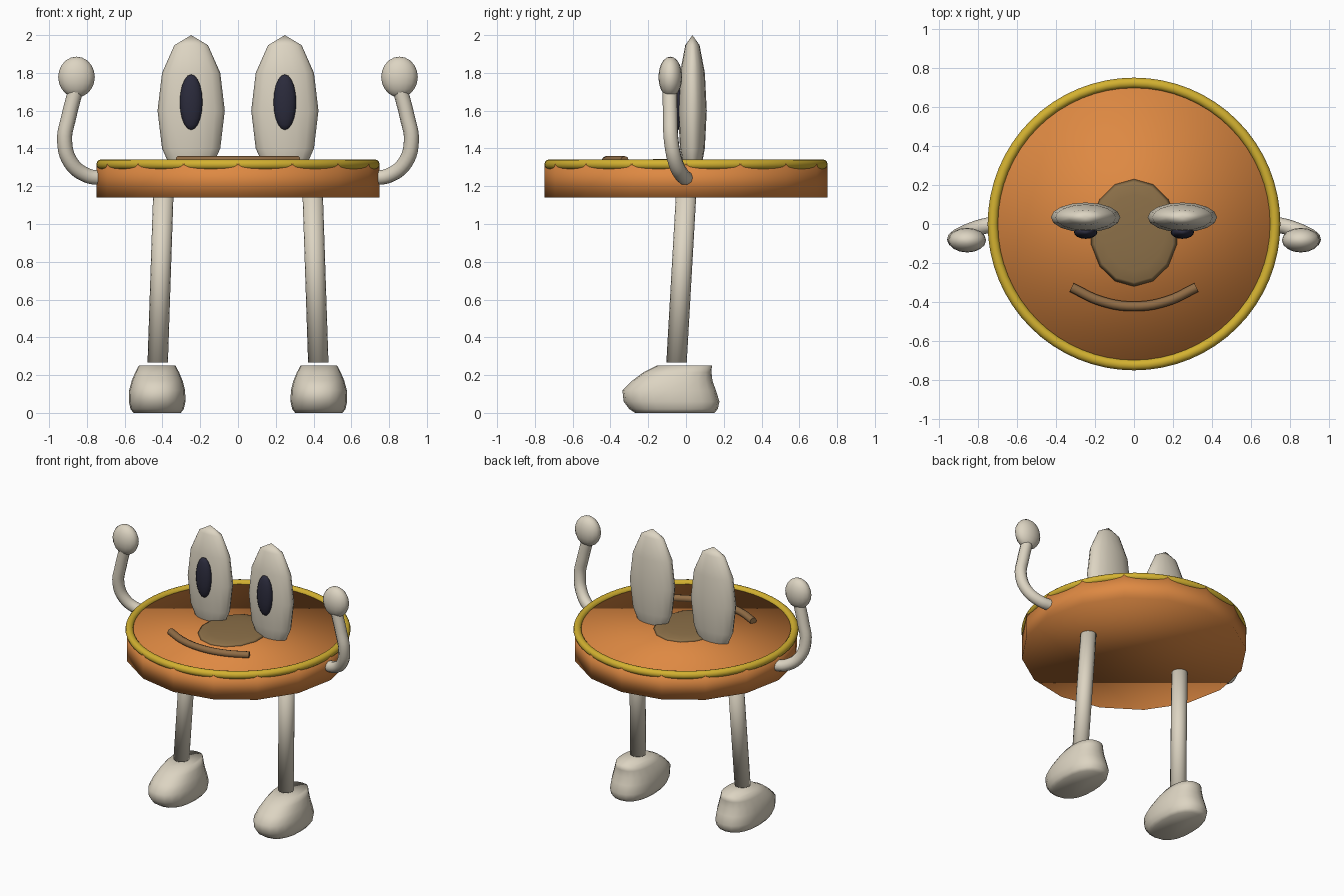
import bpy, bmesh, math
from mathutils import Vector

if "Cube" in bpy.data.objects:
    bpy.data.objects.remove(bpy.data.objects["Cube"])


def material(name, rgb):
    m = bpy.data.materials.new(name)
    m.diffuse_color = (*rgb, 1)
    m.use_nodes = True
    m.node_tree.nodes["Principled BSDF"].inputs["Base Color"].default_value = m.diffuse_color
    return m


CREAM = material("cream", (0.72, 0.66, 0.54))
ORANGE = material("orange", (0.73, 0.25, 0.055))
YELLOW = material("golden yellow", (0.65, 0.44, 0.03))
NAVY = material("dark navy", (0.024, 0.024, 0.045))
BROWN = material("olive brown", (0.26, 0.16, 0.065))
MOUTH = material("warm brown", (0.28, 0.15, 0.06))


def finish(obj, name, mat):
    obj.name = name
    obj.data.name = name
    obj.data.materials.clear()
    obj.data.materials.append(mat)
    for p in obj.data.polygons:
        p.use_smooth = True
    return obj


def from_bmesh(bm, name, mat):
    bmesh.ops.recalc_face_normals(bm, faces=bm.faces)
    me = bpy.data.meshes.new(name)
    bm.to_mesh(me)
    bm.free()
    obj = bpy.data.objects.new(name, me)
    bpy.context.collection.objects.link(obj)
    return finish(obj, name, mat)


def ellipsoid(name, centre, radii, mat, segments=16, rings=8):
    bm = bmesh.new()
    bmesh.ops.create_uvsphere(bm, u_segments=segments, v_segments=rings, radius=1)
    for v in bm.verts:
        v.co = Vector(c + r * k for c, r, k in zip(centre, radii, v.co))
    return from_bmesh(bm, name, mat)


def tube(name, points, radius, mat, bevel=3):
    """Round tube following a smooth path, turned into a mesh."""
    cu = bpy.data.curves.new(name, 'CURVE')
    cu.dimensions = '3D'
    cu.bevel_depth = radius
    cu.bevel_resolution = bevel
    cu.resolution_u = 5
    cu.use_fill_caps = True
    sp = cu.splines.new('BEZIER')
    sp.bezier_points.add(len(points) - 1)
    for bp, p in zip(sp.bezier_points, points):
        bp.co = p
        bp.handle_left_type = bp.handle_right_type = 'AUTO'
    obj = bpy.data.objects.new(name, cu)
    bpy.context.collection.objects.link(obj)
    bpy.ops.object.select_all(action='DESELECT')
    obj.select_set(True)
    bpy.context.view_layer.objects.active = obj
    bpy.ops.object.convert(target='MESH')
    return finish(bpy.context.view_layer.objects.active, name, mat)


def cylinder_between(name, a, b, radius, mat, sides=16):
    """Upright cylinder sheared so its caps stay level."""
    bm = bmesh.new()
    bmesh.ops.create_cone(bm, cap_ends=True, segments=sides,
                          radius1=radius, radius2=radius, depth=1)
    a, b = Vector(a), Vector(b)
    for v in bm.verts:
        v.co = a.lerp(b, v.co.z + 0.5) + Vector((v.co.x, v.co.y, 0))
    return from_bmesh(bm, name, mat)


def foot(name, cx):
    """Shoe lofted from oval slices: z, front y, back y, half width."""
    slices = [(0, -0.27, 0.15, 0.125), (0.02, -0.30, 0.168, 0.141),
              (0.06, -0.33, 0.177, 0.15), (0.12, -0.337, 0.158, 0.148),
              (0.17, -0.285, 0.14, 0.135), (0.215, -0.225, 0.135, 0.116),
              (0.25, -0.155, 0.137, 0.097)]
    n = 20
    bm = bmesh.new()
    loops = []
    for z, y0, y1, w in slices:
        ring = []
        for i in range(n):
            t = 2 * math.pi * i / n
            c, s = math.cos(t), math.sin(t)
            x = cx + w * math.copysign(abs(c) ** 0.85, c)
            y = (y0 + y1) / 2 + (y1 - y0) / 2 * math.copysign(abs(s) ** 0.85, s)
            ring.append(bm.verts.new((x, y, z)))
        loops.append(ring)
    for lo, hi in zip(loops, loops[1:]):
        for i in range(n):
            j = (i + 1) % n
            bm.faces.new((lo[i], lo[j], hi[j], hi[i]))
    bm.faces.new(loops[0])
    bm.faces.new(loops[-1])
    return from_bmesh(bm, name, CREAM)


# Round body, sixteen sides, softly shaded over its rim
cylinder_between("body", (0, 0, 1.14), (0, 0, 1.32), 0.75, ORANGE, 16)

# Golden ring around the top edge
bpy.ops.mesh.primitive_torus_add(major_radius=0.723, minor_radius=0.027,
                                 major_segments=64, minor_segments=12,
                                 location=(0, 0, 1.315))
finish(bpy.context.object, "rim_ring", YELLOW)

# Nose patch and smiling mouth on the top face
ellipsoid("nose", (0, -0.045, 1.322), (0.225, 0.275, 0.024), BROWN, 14, 8)
tube("mouth", [(-0.32, -0.325, 1.335), (-0.17, -0.395, 1.335), (0, -0.422, 1.335),
               (0.17, -0.395, 1.335), (0.32, -0.325, 1.335)], 0.025, MOUTH, 2)

# Paired parts
for side, s in (("left", -1), ("right", 1)):
    ellipsoid(side + "_eye", (s * 0.248, 0.034, 1.6), (0.178, 0.076, 0.4), CREAM, 16, 6)
    ellipsoid(side + "_pupil", (s * 0.248, -0.042, 1.645), (0.06, 0.034, 0.147), NAVY, 16, 10)
    tube(side + "_arm", [(s * 0.72, 0, 1.243), (s * 0.80, -0.02, 1.257),
                         (s * 0.885, -0.055, 1.325), (s * 0.918, -0.078, 1.44),
                         (s * 0.895, -0.083, 1.57), (s * 0.862, -0.085, 1.70)],
         0.04, CREAM)
    ellipsoid(side + "_hand", (s * 0.855, -0.083, 1.778), (0.097, 0.063, 0.108), CREAM, 16, 10)
    cylinder_between(side + "_leg", (s * 0.425, -0.05, 0.268), (s * 0.394, 0.003, 1.2),
                     0.054, CREAM)
    foot(side + "_foot", s * 0.428)
